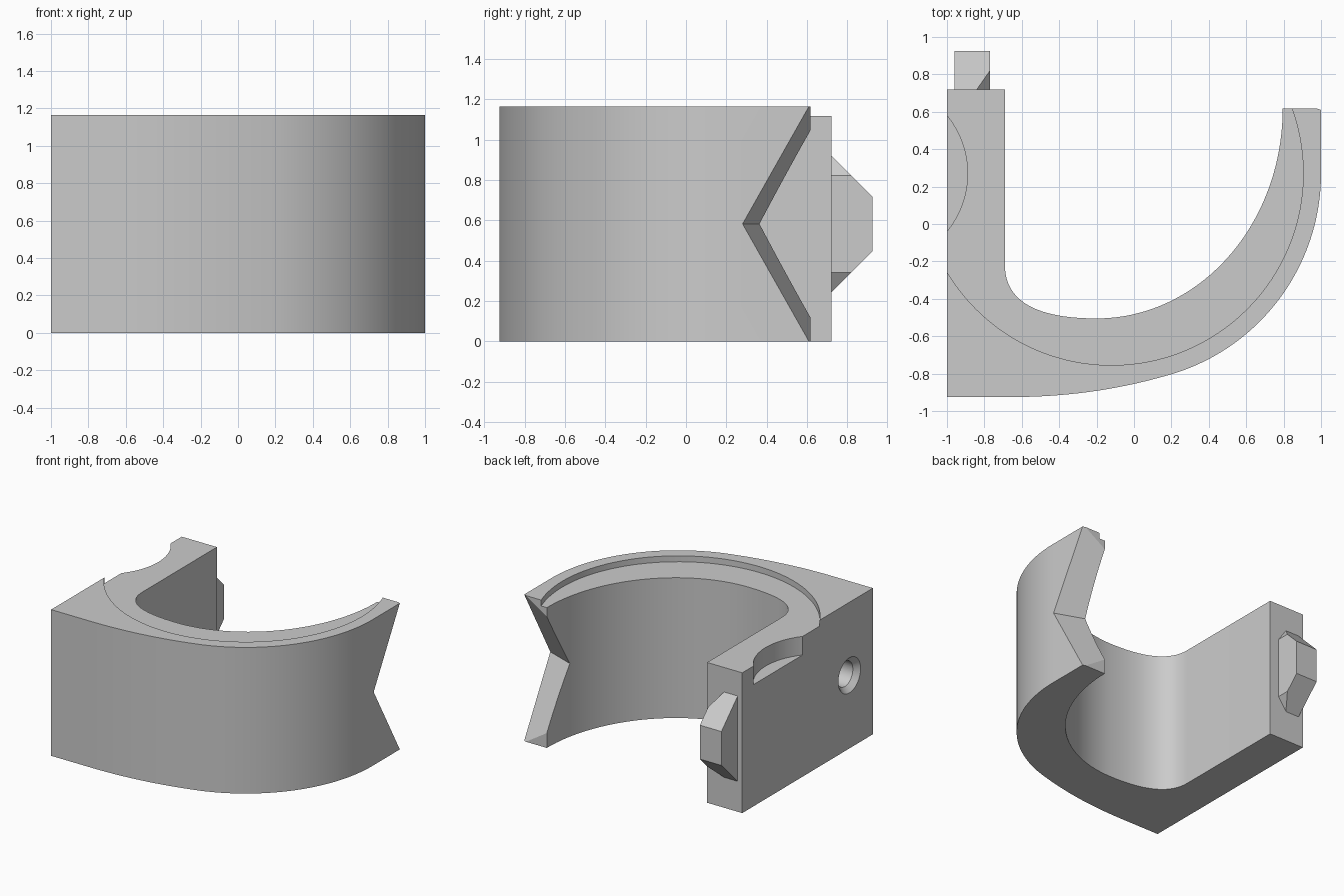
import bpy, bmesh, math
from mathutils import Vector, Matrix

if "Cube" in bpy.data.objects:
    bpy.data.objects.remove(bpy.data.objects["Cube"], do_unlink=True)

HEIGHT = 1.165
MID = HEIGHT / 2
CENTRE = Vector((-0.12, 0.27))      # axis of the outer wall and the top recess

grey = bpy.data.materials.new("light grey")
grey.use_nodes = True
grey.diffuse_color = (0.6, 0.6, 0.6, 1)
grey.node_tree.nodes["Principled BSDF"].inputs["Base Color"].default_value = (0.6, 0.6, 0.6, 1)


def finish(name, bm):
    bmesh.ops.recalc_face_normals(bm, faces=bm.faces)
    mesh = bpy.data.meshes.new(name)
    bm.to_mesh(mesh)
    bm.free()
    mesh.materials.append(grey)
    obj = bpy.data.objects.new(name, mesh)
    bpy.context.collection.objects.link(obj)
    return obj


def prism(name, ring, offset):
    """Extrude a closed ring of 3D points along an offset."""
    bm = bmesh.new()
    face = bm.faces.new([bm.verts.new(p) for p in ring])
    new = bmesh.ops.extrude_face_region(bm, geom=[face], use_keep_orig=True)["geom"]
    bmesh.ops.translate(bm, vec=offset, verts=[v for v in new if isinstance(v, bmesh.types.BMVert)])
    return finish(name, bm)


def cone(name, r1, r2, depth, matrix, segments=64):
    bm = bmesh.new()
    bmesh.ops.create_cone(bm, cap_ends=True, segments=segments, radius1=r1,
                          radius2=r2, depth=depth, matrix=matrix)
    return finish(name, bm)


def hull(name, points):
    bm = bmesh.new()
    bmesh.ops.convex_hull(bm, input=[bm.verts.new(p) for p in points])
    bmesh.ops.dissolve_limit(bm, angle_limit=0.01, verts=bm.verts, edges=bm.edges)
    return finish(name, bm)


def bezier(a, b, c, steps):
    a, b, c = Vector(a), Vector(b), Vector(c)
    return [a.lerp(b, i / steps).lerp(b.lerp(c, i / steps), i / steps) for i in range(steps + 1)]


def arc(centre, rx, ry, start, end, steps):
    angles = [math.radians(start + (end - start) * i / steps) for i in range(steps + 1)]
    return [Vector((centre[0] + rx * math.cos(a), centre[1] + ry * math.sin(a))) for a in angles]


# Body outline: outer wall, flat side, straight arm, fillet and inner bore
outline = [Vector((1, 0.617))]
outline += arc(CENTRE, 1.12, 1.12, 0, -73.4, 40)
outline += bezier((0.2, -0.803), (-0.21, -0.925), (-0.65, -0.925), 20)[1:]
outline += [Vector(p) for p in ((-1, -0.925), (-1, 0.72), (-0.69, 0.72))]
outline += bezier((-0.69, -0.22), (-0.69, -0.505), (-0.2, -0.505), 20)
outline += arc((-0.2, 0.617), 0.995, 1.122, -90, 0, 48)[1:]
body = prism("clamp_body", [p.to_3d() for p in outline], (0, 0, HEIGHT))

# Cutters: shallow round top recess, deeper side pocket, V notch, screw hole
along_x = Matrix.Rotation(math.pi / 2, 4, 'Y')
notch_ring = [(0.5, 0.462, MID), (0.5, 1.262, MID + 1.416), (0.5, 1.262, MID - 1.416)]
cutters = [
    cone("recess_cutter", 1.025, 1.025, 0.4,
         Matrix.Translation((CENTRE.x, CENTRE.y, 1.318)), 128),
    cone("pocket_cutter", 0.49, 0.49, 0.4, Matrix.Translation((-1.38, 0.27, 1.17)), 96),
    prism("notch_cutter", notch_ring, (0.6, -0.218, 0)),
    cone("hole_cutter", 0.1, 0.1, 0.5, Matrix.Translation((-1, -0.63, MID)) @ along_x),
    cone("countersink_cutter", 0.18, 0.1, 0.08, Matrix.Translation((-1, -0.63, MID)) @ along_x),
]
bpy.context.view_layer.objects.active = body
for cutter in cutters:
    mod = body.modifiers.new(cutter.name, 'BOOLEAN')
    mod.operation = 'DIFFERENCE'
    mod.solver = 'EXACT'
    mod.object = cutter
    bpy.ops.object.modifier_apply(modifier=mod.name)
    bpy.data.objects.remove(cutter, do_unlink=True)

# Locating tab on the end of the straight arm, mirrored about mid height
half_tab = [(-0.96, 0.70, 0.34), (-0.84, 0.70, 0.34), (-0.77, 0.70, 0.24),
            (-0.96, 0.72, 0.34), (-0.84, 0.72, 0.34), (-0.77, 0.82, 0.24),
            (-0.96, 0.925, 0.135), (-0.77, 0.925, 0.135)]
tab = hull("locating_tab", [(x, y, MID + s * z) for x, y, z in half_tab for s in (1, -1)])

# Smooth the curved walls and keep hard edges
bpy.ops.object.select_all(action='DESELECT')
for obj in (body, tab):
    obj.select_set(True)
bpy.ops.object.shade_smooth_by_angle(angle=math.radians(25))
